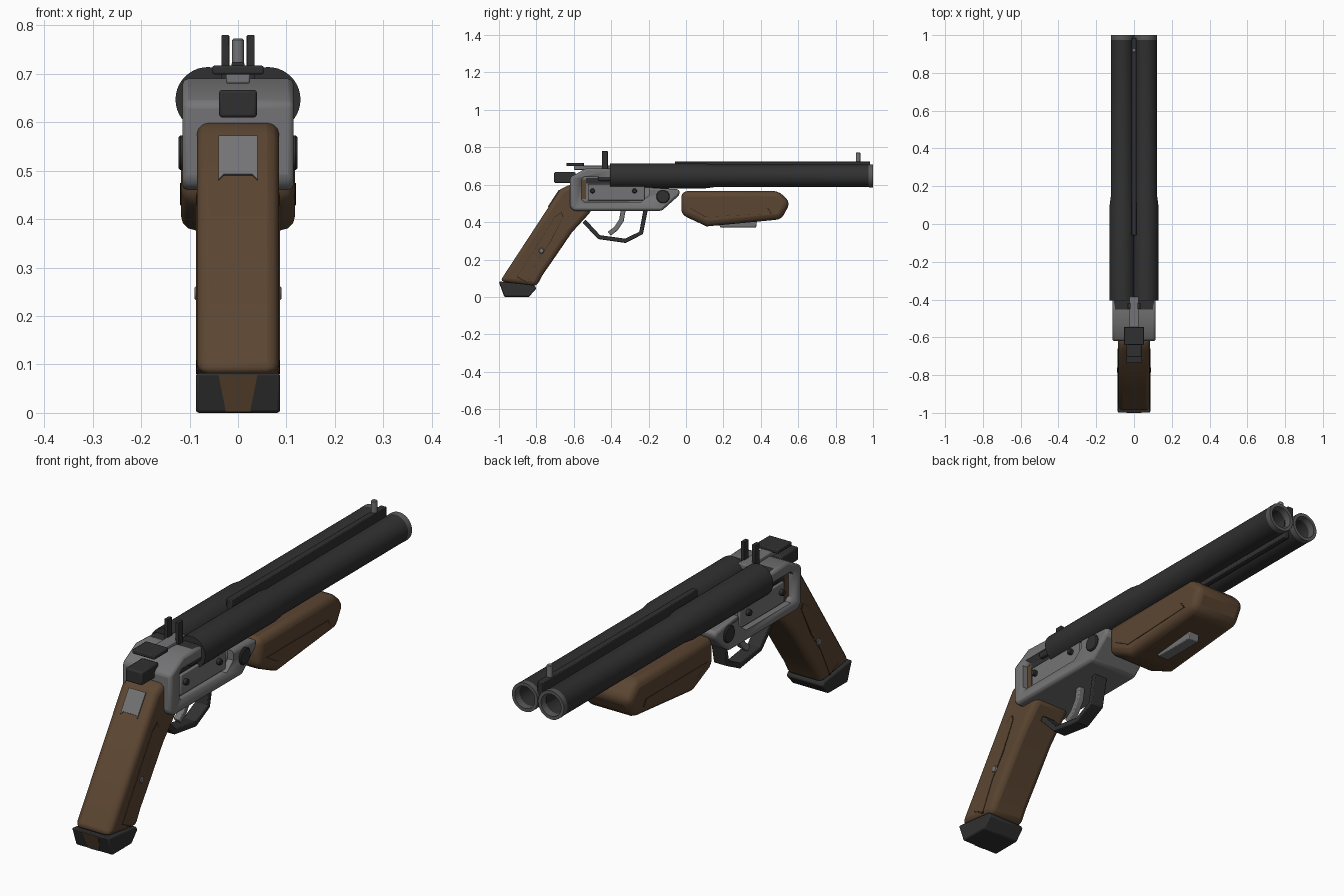
import bpy, bmesh, math
from mathutils import Vector

if "Cube" in bpy.data.objects:
    bpy.data.objects.remove(bpy.data.objects["Cube"], do_unlink=True)


def material(name, r, g, b):
    m = bpy.data.materials.new(name)
    m.use_nodes = True
    m.diffuse_color = (r, g, b, 1)
    m.node_tree.nodes["Principled BSDF"].inputs["Base Color"].default_value = (r, g, b, 1)
    return m


WOOD = material("walnut wood", 0.105, 0.060, 0.031)
SEAM = material("dark wood seam", 0.035, 0.019, 0.010)
BLACK = material("blackened steel", 0.030, 0.030, 0.031)
STEEL = material("grey steel", 0.175, 0.175, 0.180)
MUZZLE = material("worn steel", 0.100, 0.100, 0.102)


def finish(bm, name, mat, bevel=0.0, segments=2):
    bmesh.ops.recalc_face_normals(bm, faces=bm.faces)
    mesh = bpy.data.meshes.new(name)
    bm.to_mesh(mesh)
    bm.free()
    ob = bpy.data.objects.new(name, mesh)
    bpy.context.collection.objects.link(ob)
    mesh.materials.append(mat)
    if bevel:
        mod = ob.modifiers.new("soft edges", "BEVEL")
        mod.width, mod.segments = bevel, segments
        mod.limit_method, mod.angle_limit = "ANGLE", math.radians(35)
    bpy.ops.object.select_all(action="DESELECT")
    ob.select_set(True)
    bpy.context.view_layer.objects.active = ob
    bpy.ops.object.shade_smooth_by_angle(angle=math.radians(32))
    return ob


def slab(name, points, depth, mat, bevel=0.0, segments=2):
    """Polygon in space, extruded along the depth vector."""
    bm = bmesh.new()
    low = [bm.verts.new(p) for p in points]
    high = [bm.verts.new(Vector(p) + Vector(depth)) for p in points]
    bm.faces.new(low)
    bm.faces.new(high)
    n = len(low)
    for i in range(n):
        j = (i + 1) % n
        bm.faces.new((low[i], low[j], high[j], high[i]))
    return finish(bm, name, mat, bevel, segments)


def side_slab(name, yz, x0, x1, mat, bevel=0.0, segments=2):
    return slab(name, [(x0, y, z) for y, z in yz], (x1 - x0, 0, 0), mat, bevel, segments)


def box(name, x, y, z, mat, bevel=0.0):
    yz = [(y[0], z[0]), (y[1], z[0]), (y[1], z[1]), (y[0], z[1])]
    return side_slab(name, yz, x[0], x[1], mat, bevel)


def lathe(name, profile, origin, axis, mat, steps=32):
    """Spin (radius, distance) points about an axis through the origin."""
    bm = bmesh.new()
    rot = Vector((0, 0, 1)).rotation_difference(Vector(axis))
    verts = [bm.verts.new(Vector(origin) + rot @ Vector((r, 0, d))) for r, d in profile]
    edges = [bm.edges.new(pair) for pair in zip(verts, verts[1:])]
    bmesh.ops.spin(bm, geom=verts + edges, cent=origin, axis=axis,
                   angle=math.tau, steps=steps, use_merge=True)
    bmesh.ops.remove_doubles(bm, verts=bm.verts, dist=0.0002)
    return finish(bm, name, mat)


def pin(name, origin, axis, radius, length, mat, steps=20):
    edge = min(0.004, radius * 0.25)
    profile = [(0, 0), (radius, 0), (radius, length - edge),
               (radius - edge, length), (0, length)]
    return lathe(name, profile, origin, axis, mat, steps)


def ribbon(path, width):
    """Closed outline around an open side path."""
    pts = [Vector(p) for p in path]
    left, right = [], []
    for i, p in enumerate(pts):
        t = (pts[min(i + 1, len(pts) - 1)] - pts[max(i - 1, 0)]).normalized()
        n = Vector((-t.y, t.x)) * width / 2
        left.append(tuple(p + n))
        right.append(tuple(p - n))
    return left + right[::-1]


def shrink(yz, amount):
    c = sum((Vector(p) for p in yz), Vector((0, 0))) / len(yz)
    return [tuple(Vector(p) - (Vector(p) - c).normalized() * amount) for p in yz]


# Twin barrels with bored muzzles
barrel = [(0, -0.405), (0.067, -0.405), (0.067, 0.10), (0.06, 0.15), (0.06, 0.975),
          (0.061, 0.98), (0.061, 1.0), (0.047, 1.0), (0.046, 0.97), (0.046, 0.6), (0, 0.6)]
for side, s in (("left", 1), ("right", -1)):
    ob = lathe(side + "_barrel", barrel, (s * 0.062, 0, 0.647), (0, 1, 0), BLACK, 40)
    ob.data.materials.append(MUZZLE)
    for f in ob.data.polygons:
        f.material_index = int(f.center.y > 0.977)

# Ribs joining the barrels
box("top_rib", (-0.013, 0.013), (-0.06, 0.985), (0.66, 0.724), BLACK, 0.003)
box("middle_web", (-0.02, 0.02), (-0.40, 0.97), (0.625, 0.67), BLACK)
box("lower_rib", (-0.012, 0.012), (-0.05, 0.96), (0.592, 0.65), BLACK, 0.003)

# Front bead and rear sight posts
pin("front_sight", (0, 0.92, 0.715), (0, 0, 1), 0.012, 0.058, STEEL)
for side, s in (("left", 1), ("right", -1)):
    box(side + "_rear_sight", sorted((s * 0.018, s * 0.034)), (-0.45, -0.418),
        (0.67, 0.78), BLACK, 0.002)

# Receiver with recessed side pockets
receiver = side_slab("receiver", [(-0.62, 0.48), (-0.60, 0.46), (-0.13, 0.46), (-0.035, 0.545),
                                  (-0.035, 0.575), (-0.20, 0.585), (-0.40, 0.60), (-0.40, 0.685),
                                  (-0.53, 0.69), (-0.62, 0.64)], -0.115, 0.115, STEEL, 0.012)
pocket = [(-0.56, 0.525), (-0.545, 0.508), (-0.24, 0.508), (-0.195, 0.545), (-0.195, 0.62),
          (-0.40, 0.642), (-0.545, 0.642), (-0.56, 0.625)]
for side, s in (("left", 1), ("right", -1)):
    cutter = side_slab(side + "_pocket_cutter", pocket, s * 0.088, s * 0.2, STEEL)
    cutter.hide_render = True
    cutter.hide_set(True)
    cut = receiver.modifiers.new(side + " pocket", "BOOLEAN")
    cut.operation, cut.object, cut.solver = "DIFFERENCE", cutter, "EXACT"
    # Lock plate, pins and hinge
    box(side + "_lock_plate", sorted((s * 0.08, s * 0.099)), (-0.525, -0.222),
        (0.515, 0.603), STEEL, 0.004)
    box(side + "_pocket_shadow", sorted((s * 0.08, s * 0.092)), (-0.535, -0.40),
        (0.607, 0.635), BLACK)
    box(side + "_wood_liner", sorted((s * 0.08, s * 0.093)), (-0.559, -0.534),
        (0.525, 0.628), WOOD)
    for n, y in (("rear", -0.50), ("front", -0.275)):
        pin(side + "_" + n + "_pin", (s * 0.08, y, 0.567), (s, 0, 0), 0.013, 0.035, BLACK, 12)
    pin(side + "_hinge_pin", (s * 0.09, -0.123, 0.537), (s, 0, 0), 0.036, 0.033, BLACK, 24)

# Breech block, opening lever and rear block
box("breech_block", (-0.108, 0.108), (-0.47, -0.39), (0.62, 0.687), BLACK, 0.008)
box("lever_strip", (-0.025, 0.025), (-0.60, -0.385), (0.68, 0.703), STEEL, 0.004)
box("lever_thumb_bar", (-0.053, 0.053), (-0.64, -0.545), (0.699, 0.717), BLACK, 0.004)
box("rear_block", (-0.039, 0.039), (-0.705, -0.59), (0.61, 0.667), BLACK, 0.006)

# Grip with butt cap
grip = [(-0.995, 0.083), (-0.673, 0.575), (-0.61, 0.607), (-0.56, 0.56), (-0.50, 0.465),
        (-0.61, 0.345), (-0.716, 0.19), (-0.765, 0.12), (-0.80, 0.055)]
side_slab("grip", grip, -0.085, 0.085, WOOD, 0.025, 3)
cap = [(-1.0, 0.083), (-0.97, 0.0), (-0.84, 0.0), (-0.80, 0.045), (-0.81, 0.062)]
side_slab("butt_cap", cap, -0.087, 0.087, BLACK, 0.006)
slab("butt_cap_inlay", [(-0.04, -1.0, 0.078), (0.04, -1.0, 0.078),
                        (0.025, -0.972, 0.002), (-0.025, -0.972, 0.002)],
     (0, 0.006, 0.002), WOOD)

# Plate set into the back of the grip
slab("grip_back_plate", [(x, -0.673 - (0.575 - z) * 0.654, z) for x, z in
                         ((-0.04, 0.57), (0.04, 0.57), (0.04, 0.48), (0.03, 0.49),
                          (-0.03, 0.49), (-0.04, 0.48))], (0, -0.004, 0.003), STEEL)

# Raised side panels on grip and forearm
grip_panel = [(-0.905, 0.105), (-0.85, 0.075), (-0.79, 0.20), (-0.72, 0.30),
              (-0.655, 0.43), (-0.665, 0.455), (-0.70, 0.43)]
fore_panel = [(0.02, 0.475), (0.10, 0.428), (0.46, 0.445), (0.44, 0.475)]
for side, s in (("left", 1), ("right", -1)):
    for name, outline, x in (("grip", grip_panel, 0.085), ("forearm", fore_panel, 0.118)):
        side_slab(f"{side}_{name}_seam", outline, s * (x - 0.004), s * (x + 0.001), SEAM)
        side_slab(f"{side}_{name}_panel", shrink(outline, 0.006), s * (x - 0.004),
                  s * (x + 0.002), WOOD)
    pin(side + "_grip_stud", (s * 0.07, -0.773, 0.247), (s, 0, 0), 0.015, 0.02, STEEL, 16)

# Forearm with its release plate
forearm = [(-0.025, 0.565), (0.495, 0.567), (0.558, 0.505), (0.51, 0.415),
           (0.11, 0.377), (-0.025, 0.44)]
side_slab("forearm", forearm, -0.118, 0.118, WOOD, 0.03, 3)
side_slab("forearm_release", [(0.165, 0.40), (0.185, 0.372), (0.375, 0.372), (0.38, 0.41)],
          -0.025, 0.025, STEEL, 0.003)

# Trigger guard and trigger
guard = [(-0.545, 0.405), (-0.465, 0.32), (-0.325, 0.30), (-0.24, 0.342), (-0.215, 0.47)]
side_slab("trigger_guard", ribbon(guard, 0.023), -0.03, 0.03, BLACK, 0.003)
trigger = [(-0.335, 0.47), (-0.345, 0.41), (-0.375, 0.365), (-0.41, 0.338)]
side_slab("trigger", ribbon(trigger, 0.026), -0.014, 0.014, STEEL, 0.004)
